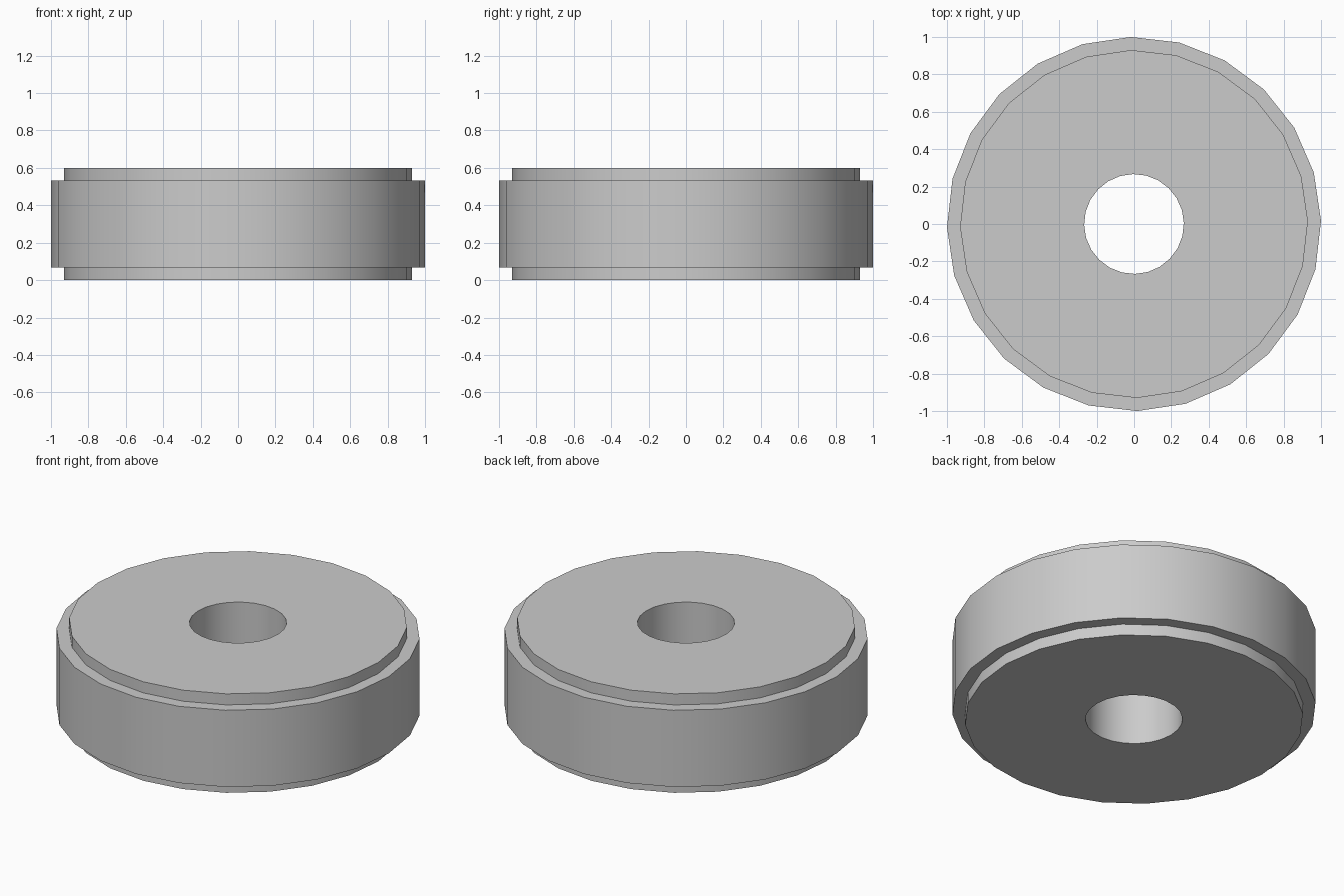
import bpy, bmesh, math

SIDES = 24
TURN = math.radians(1)

cube = bpy.data.objects.get("Cube")
if cube:
    bpy.data.objects.remove(cube, do_unlink=True)

# Plain grey finish
grey = bpy.data.materials.new("plain grey")
grey.use_nodes = True
colour = (0.6, 0.6, 0.6, 1)
grey.diffuse_color = colour
grey.node_tree.nodes["Principled BSDF"].inputs["Base Color"].default_value = colour

# Closed radius/height profile: bore, bottom step, wide rim, top step
profile = [(0.267, 0), (0.93, 0), (0.93, 0.068), (1, 0.068),
           (1, 0.533), (0.93, 0.533), (0.93, 0.6), (0.267, 0.6)]


def lathe(name, points):
    """Spin a closed profile around z into a ring."""
    bm = bmesh.new()
    rings = []
    for r, z in points:
        rings.append([bm.verts.new((r * math.cos(a), r * math.sin(a), z))
                      for a in (TURN + math.tau * i / SIDES for i in range(SIDES))])
    for k, ring in enumerate(rings):
        upper = rings[(k + 1) % len(rings)]
        for i in range(SIDES):
            j = (i + 1) % SIDES
            bm.faces.new((ring[i], ring[j], upper[j], upper[i]))
    bmesh.ops.recalc_face_normals(bm, faces=bm.faces)
    mesh = bpy.data.meshes.new(name)
    bm.to_mesh(mesh)
    bm.free()
    mesh.materials.append(grey)
    obj = bpy.data.objects.new(name, mesh)
    bpy.context.collection.objects.link(obj)
    return obj


# Stepped wheel with a round bore, smooth walls and crisp rims
wheel = lathe("stepped_wheel", profile)
bpy.ops.object.select_all(action='DESELECT')
wheel.select_set(True)
bpy.context.view_layer.objects.active = wheel
bpy.ops.object.shade_smooth_by_angle(angle=math.radians(30))
